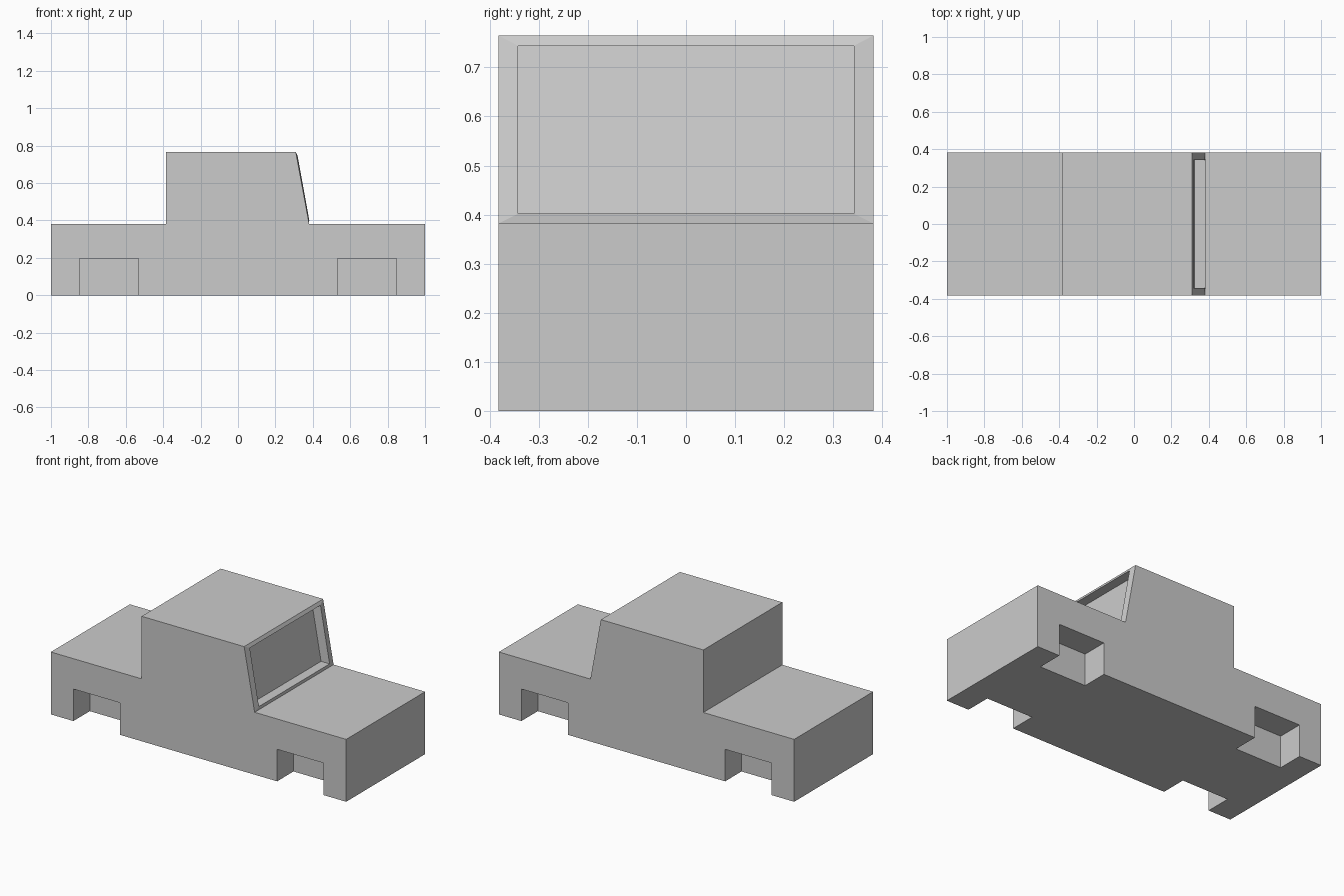
import bpy, bmesh

if "Cube" in bpy.data.objects:
    bpy.data.objects.remove(bpy.data.objects["Cube"])

HALF_W = 0.382


def link(name, bm):
    mesh = bpy.data.meshes.new(name)
    bmesh.ops.recalc_face_normals(bm, faces=bm.faces)
    bm.to_mesh(mesh)
    bm.free()
    obj = bpy.data.objects.new(name, mesh)
    bpy.context.collection.objects.link(obj)
    return obj


def place_face(face, x_top, x_bottom):
    """Move a windscreen face's corners onto the window outline."""
    mid = face.calc_center_median().z
    for v in face.verts:
        top = v.co.z > mid
        v.co = (x_top if top else x_bottom,
                0.342 if v.co.y > 0 else -0.342,
                0.744 if top else 0.402)


# Body: side profile extruded across the width
profile = [(-1, 0), (1, 0), (1, 0.382), (0.38, 0.382), (0.309, 0.765),
           (-0.385, 0.765), (-0.385, 0.382), (-1, 0.382)]
bm = bmesh.new()
side = bm.faces.new([bm.verts.new((x, -HALF_W, z)) for x, z in profile])
ext = bmesh.ops.extrude_face_region(bm, geom=[side])
bmesh.ops.translate(bm, vec=(0, 2 * HALF_W, 0),
                    verts=[g for g in ext["geom"] if isinstance(g, bmesh.types.BMVert)])
bmesh.ops.recalc_face_normals(bm, faces=bm.faces)

# Windscreen: frame inset, then recessed pane
bm.normal_update()
screen = next(f for f in bm.faces if 0.9 < f.normal.x < 0.995)
bmesh.ops.inset_individual(bm, faces=[screen], thickness=0.02)
place_face(screen, 0.319, 0.381)
bmesh.ops.inset_individual(bm, faces=[screen], thickness=0.005)
place_face(screen, 0.261, 0.323)
body = link("car_body", bm)

# Wheel arches: four box pockets cut into the lower sides
bm = bmesh.new()
for x in (-0.69, 0.69):
    for s in (-1, 1):
        box = bmesh.ops.create_cube(bm, size=1)["verts"]
        bmesh.ops.scale(bm, vec=(0.315, 0.357, 0.392), verts=box)
        bmesh.ops.translate(bm, vec=(x, s * (HALF_W + 0.02), 0), verts=box)
cutter = link("wheel_arch_cutter", bm)
cutter.hide_render = True
cutter.hide_set(True)
cut = body.modifiers.new("wheel_arches", "BOOLEAN")
cut.operation = "DIFFERENCE"
cut.solver = "EXACT"
cut.object = cutter
